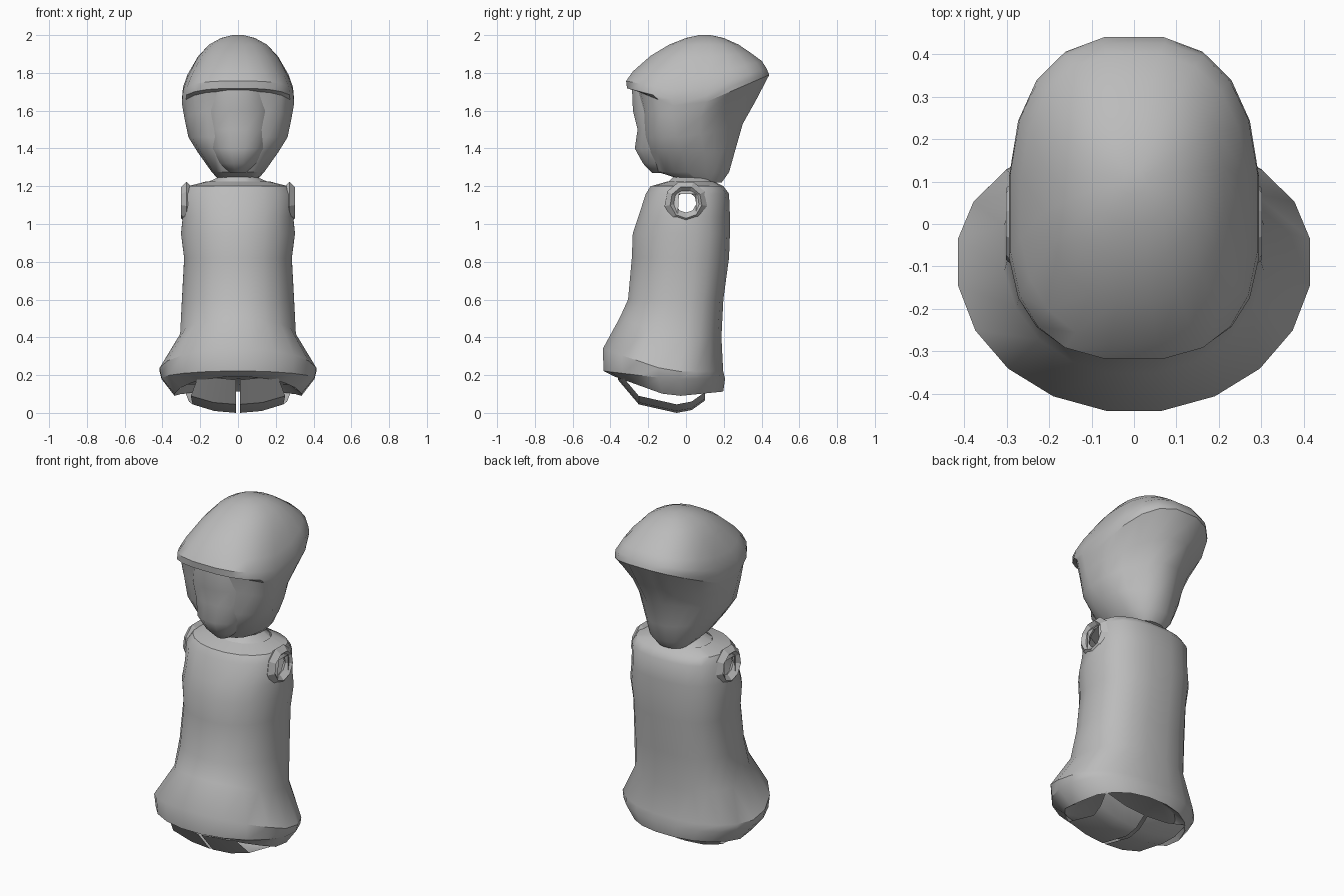
import bpy
import bmesh
from math import cos, sin, pi, copysign, radians

cube = bpy.data.objects.get("Cube")
if cube:
    bpy.data.objects.remove(cube, do_unlink=True)

grey = bpy.data.materials.new("plain grey")
grey.use_nodes = True
grey.diffuse_color = (0.5, 0.5, 0.5, 1)
grey.node_tree.nodes["Principled BSDF"].inputs["Base Color"].default_value = (0.5, 0.5, 0.5, 1)


def power(v, p):
    return copysign(abs(v) ** p, v)


def finish(name, bm, angle=35):
    bmesh.ops.recalc_face_normals(bm, faces=bm.faces)
    mesh = bpy.data.meshes.new(name)
    bm.to_mesh(mesh)
    bm.free()
    mesh.materials.append(grey)
    obj = bpy.data.objects.new(name, mesh)
    bpy.context.collection.objects.link(obj)
    bpy.ops.object.select_all(action="DESELECT")
    obj.select_set(True)
    bpy.context.view_layer.objects.active = obj
    bpy.ops.object.shade_smooth_by_angle(angle=radians(angle))


def ring(z, rx, yf, yb, yc, lift=0, back_lift=0, dent=0, front=0.9, back=0.85, n=20):
    """Cross-section: half width, front, back and widest y; ends may be raised.
    A lower front or back power gives squarer corners there."""
    points = []
    for i in range(n):
        a = (i + 0.5) * 2 * pi / n
        s, c = sin(a), cos(a)
        p = back if s > 0 else front
        k = 1 - dent * abs(sin(2 * a)) if s > 0 else 1
        dy = power(s, p) * ((yb - yc) if s > 0 else (yc - yf)) * k
        rise = back_lift * dy if s > 0 else -lift * dy
        points.append((rx * power(c, p) * k, yc + dy, z + rise))
    return points


def loft(name, rings, caps=(True, True), holes=(), angle=35):
    bm = bmesh.new()
    loops = [[bm.verts.new(co) for co in points] for points in rings]
    n = len(loops[0])
    for r, (low, high) in enumerate(zip(loops, loops[1:])):
        for i in range(n):
            if (r, i) not in holes:
                j = (i + 1) % n
                bm.faces.new((low[i], low[j], high[j], high[i]))
    if caps[0]:
        bm.faces.new(loops[0])
    if caps[1]:
        bm.faces.new(loops[-1])
    finish(name, bm, angle)


# Gown with flared, front-lifted hem and open armholes
hem = dict(front=1, back=0.9)
torso = dict(front=0.95, back=0.8)
loft("gown", [
    ring(0.15, 0.28, -0.33, 0.15, -0.06, 0.15, **hem),
    ring(0.085, 0.34, -0.38, 0.20, -0.08, 0.36, 0.10, **hem),
    ring(0.18, 0.41, -0.44, 0.21, -0.09, 0.12, **hem),
    ring(0.22, 0.42, -0.445, 0.20, -0.09, 0.34, **hem),
    ring(0.40, 0.31, -0.355, 0.19, -0.06, 0.35, **torso),
    ring(0.60, 0.30, -0.31, 0.20, -0.03, **torso),
    ring(0.82, 0.288, -0.29, 0.23, -0.01, **torso),
    ring(0.95, 0.305, -0.285, 0.235, 0, **torso),
    ring(1.04, 0.295, -0.255, 0.235, 0, **torso),
    ring(1.16, 0.295, -0.215, 0.23, 0, **torso),
    ring(1.20, 0.27, -0.19, 0.20, 0.02, **torso),
    ring(1.225, 0.17, -0.10, 0.15, 0.03, **torso),
], caps=(True, False), holes={(8, 19), (8, 9)})

# Neck
loft("neck", [
    ring(1.22, 0.17, -0.10, 0.15, 0.03, n=12),
    ring(1.25, 0.10, -0.07, 0.14, 0.04, n=12),
    ring(1.34, 0.07, -0.05, 0.14, 0.04, n=12),
], caps=(False, False))

# Hood: cheeks wrap forward, the rim arches up to the brow and the back tip
square = dict(front=0.75, back=0.75)
cheek = dict(front=0.68, back=0.85)
loft("hood", [
    ring(1.22, 0.09, 0.02, 0.19, 0.10),
    ring(1.275, 0.14, -0.15, 0.23, 0.07, **cheek),
    ring(1.38, 0.215, -0.205, 0.27, 0.05, dent=0.15, **cheek),
    ring(1.46, 0.265, -0.225, 0.32, 0.02, 0, 0.25, 0.18, **cheek),
    ring(1.54, 0.285, -0.235, 0.39, 0, 0.25, 0.30, 0.15, **cheek),
    ring(1.60, 0.298, -0.26, 0.445, 0, 0.40, 0.43, front=0.72, back=0.78),
    ring(1.64, 0.298, -0.315, 0.44, 0, 0.25, 0.37, **square),
    ring(1.69, 0.294, -0.32, 0.43, 0.02, 0.20, 0.33, **square),
    ring(1.77, 0.27, -0.285, 0.405, 0.03, 0.12, 0.25, front=0.85, back=0.8),
    ring(1.88, 0.215, -0.19, 0.345, 0.08, 0.04, 0.10),
    ring(1.95, 0.155, -0.09, 0.28, 0.09),
    ring(1.985, 0.09, 0.00, 0.20, 0.10),
    ring(2.00, 0.03, 0.07, 0.13, 0.10),
], angle=30)

# Face dome, tapering to the chin
loft("face", [
    ring(1.27, 0.05, -0.18, 0, -0.08, n=16),
    ring(1.32, 0.11, -0.23, 0, -0.07, n=16),
    ring(1.40, 0.165, -0.275, 0, -0.05, n=16),
    ring(1.50, 0.195, -0.26, 0, -0.05, n=16),
    ring(1.60, 0.205, -0.285, 0, -0.05, n=16),
    ring(1.72, 0.18, -0.29, 0, -0.05, n=16),
], angle=50)

for side, label in ((1, "left"), (-1, "right")):
    # Faceted cuff around the armhole
    bpy.ops.mesh.primitive_torus_add(
        major_segments=9, minor_segments=4, major_radius=0.085, minor_radius=0.03,
        location=(side * 0.272, 0, 1.115), rotation=(0, pi / 2, 0))
    cuff = bpy.context.object
    cuff.name = label + "_cuff"
    cuff.data.materials.append(grey)

    # Curved sole below the hem
    bm = bmesh.new()
    rows = []
    for y, z, inner, outer in ((-0.36, 0.175, 0.01, 0.20), (-0.25, 0.045, 0.01, 0.25),
                               (-0.05, 0.0, 0.01, 0.24), (0.03, 0.015, 0.01, 0.26),
                               (0.10, 0.065, 0.01, 0.28)):
        mid = (inner + outer) / 2
        rows.append([bm.verts.new((side * x, y, z + rise))
                     for x, rise in ((inner, 0), (mid, 0.01), (outer, 0.045))])
    for a, b in zip(rows, rows[1:]):
        for i in range(2):
            bm.faces.new((a[i], a[i + 1], b[i + 1], b[i]))
    finish(label + "_sole", bm)
